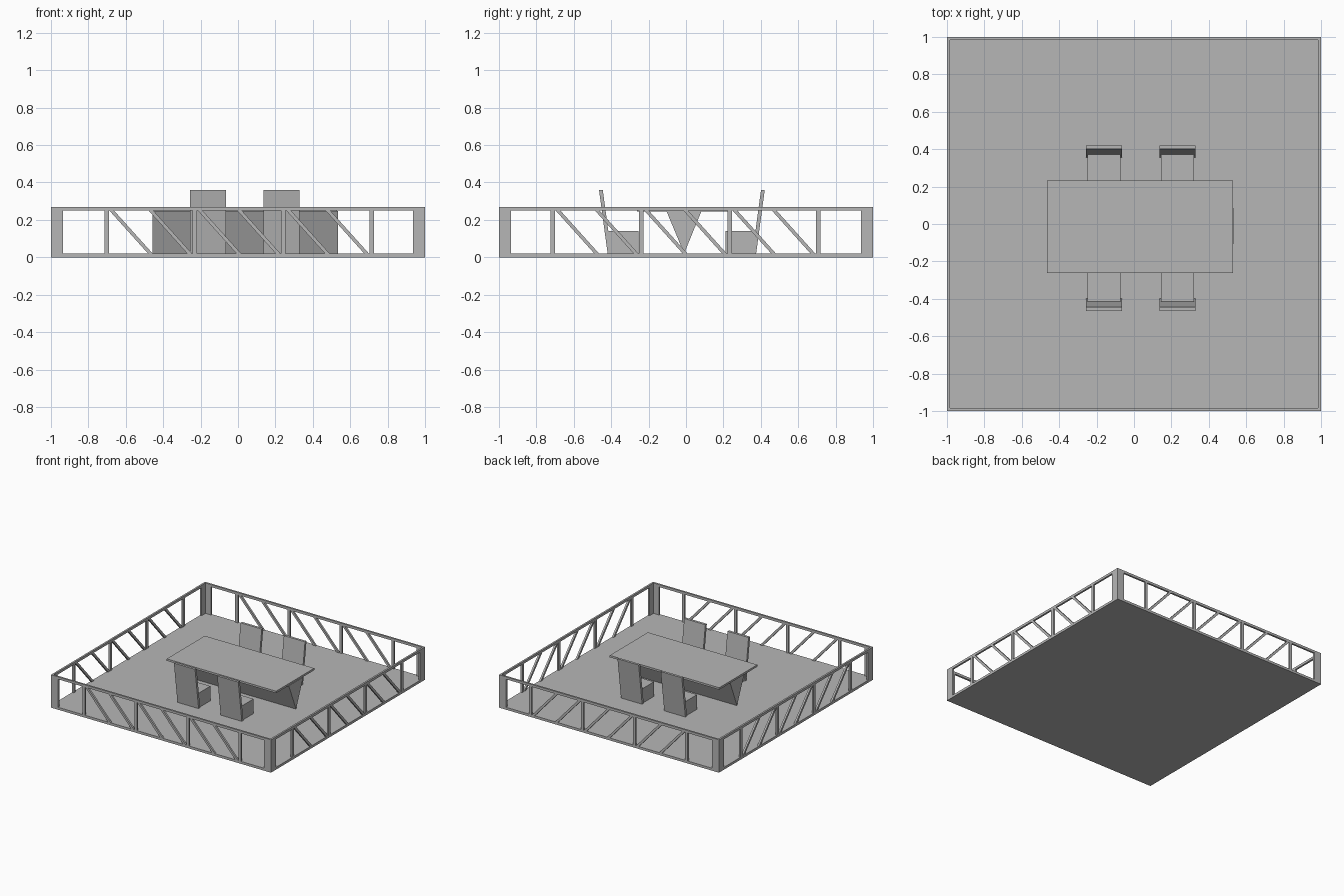
import bpy, bmesh
from mathutils import Vector

cube = bpy.data.objects.get("Cube")
if cube:
    bpy.data.objects.remove(cube)

grey = bpy.data.materials.new("plain grey")
grey.use_nodes = True
grey.diffuse_color = (0.47, 0.47, 0.47, 1)
grey.node_tree.nodes["Principled BSDF"].inputs["Base Color"].default_value = grey.diffuse_color

FLOOR, RAIL, TOP = 0.02, 0.25, 0.27
DEPTH = 0.015


def prism(name, profile, lo, hi, axis):
    """Extrude a profile of (u, z) points along x or y."""
    def place(u, z, w):
        return Vector((w, u, z)) if axis == "x" else Vector((u, w, z))
    bm = bmesh.new()
    face = bm.faces.new([bm.verts.new(place(u, z, lo)) for u, z in profile])
    moved = bmesh.ops.extrude_face_region(bm, geom=[face])["geom"]
    verts = [v for v in moved if isinstance(v, bmesh.types.BMVert)]
    bmesh.ops.translate(bm, verts=verts, vec=place(0, 0, hi - lo))
    bmesh.ops.recalc_face_normals(bm, faces=bm.faces)
    mesh = bpy.data.meshes.new(name)
    bm.to_mesh(mesh)
    bm.free()
    mesh.materials.append(grey)
    obj = bpy.data.objects.new(name, mesh)
    bpy.context.scene.collection.objects.link(obj)
    return obj


def box(name, u0, u1, z0, z1, lo, hi, axis="y"):
    return prism(name, [(u0, z0), (u1, z0), (u1, z1), (u0, z1)], lo, hi, axis)


# Floor slab
box("floor", -1, 1, 0, FLOOR, -1, 1)

# Truss railing on each side: top rail, corner plates, posts and paired braces
BAY = 0.473
sides = [("front", "y", -1, -0.703), ("back", "y", 1, -0.703),
         ("right", "x", -1, -0.712), ("left", "x", 1, -0.712)]
for side, axis, edge, first in sides:
    lo, hi = sorted((edge, edge * (1 - DEPTH)))
    end = 1 if axis == "y" else 1 - DEPTH
    box(side + "_top_rail", -end, end, RAIL, TOP, lo, hi, axis)
    box(side + "_corner_plate_a", -end, -0.935, FLOOR, RAIL, lo, hi, axis)
    box(side + "_corner_plate_b", 0.935, end, FLOOR, RAIL, lo, hi, axis)
    for i in range(4):
        post = first + i * BAY
        box(f"{side}_post_{i}", post - 0.012, post + 0.012, FLOOR, RAIL, lo, hi, axis)
        if i == 3:
            continue
        for j in range(2):
            u = post + 0.015 + j * 0.21
            prism(f"{side}_brace_{i}_{j}",
                  [(u, RAIL), (u + 0.025, RAIL), (u + 0.232, FLOOR), (u + 0.207, FLOOR)],
                  lo, hi, axis)

# Table: flat top on a long wedge pedestal
box("table_top", -0.465, 0.53, 0.246, 0.262, -0.262, 0.233)
prism("table_pedestal", [(-0.105, 0.248), (0.083, 0.248), (-0.01, FLOOR)], -0.457, 0.535, "x")

# Chairs: block seat with a leaning back slab reaching the floor
for row, facing in (("front", -1), ("back", 1)):
    for n, x in enumerate((-0.161, 0.232)):
        def y(d):
            return -0.022 + facing * d
        prism(f"{row}_chair_seat_{n}",
              [(y(0.233), FLOOR), (y(0.385), FLOOR), (y(0.405), 0.14), (y(0.233), 0.14)],
              x - 0.088, x + 0.088, "x")
        prism(f"{row}_chair_back_{n}",
              [(y(0.377), FLOOR), (y(0.397), FLOOR), (y(0.443), 0.36), (y(0.423), 0.36)],
              x - 0.096, x + 0.096, "x")
